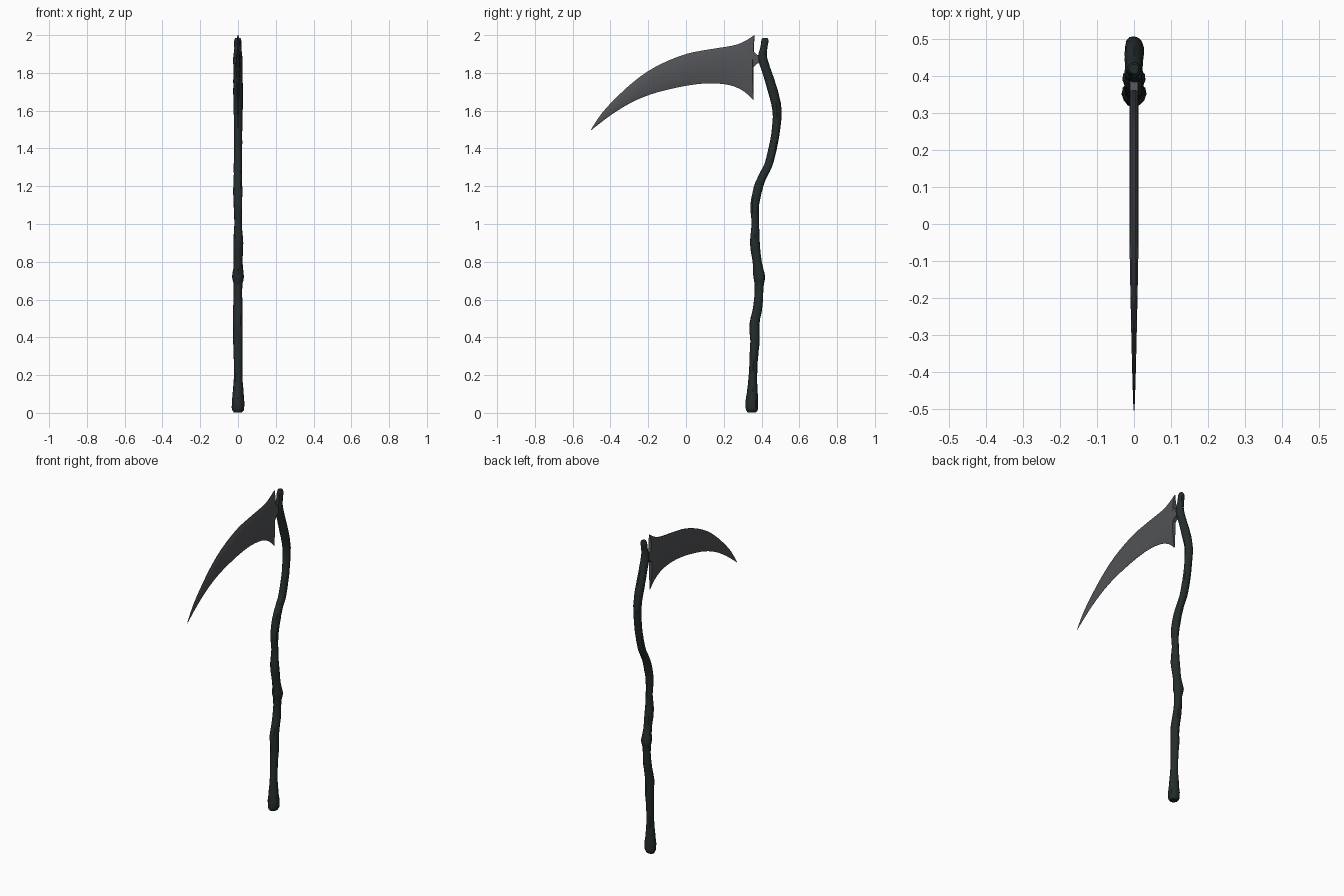
import bpy, bmesh, math, random
from mathutils import Vector

if "Cube" in bpy.data.objects:
    bpy.data.objects.remove(bpy.data.objects["Cube"])
random.seed(4)

def material(name, rgb):
    m = bpy.data.materials.new(name)
    m.diffuse_color = (*rgb, 1)
    m.use_nodes = True
    m.node_tree.nodes["Principled BSDF"].inputs["Base Color"].default_value = m.diffuse_color
    return m

steel = material("dark steel", (0.085, 0.087, 0.095))
wood = material("blackened wood", (0.018, 0.026, 0.025))

def catmull(pts, sub):
    """Smooth curve through points of any dimension."""
    p = [pts[0]] + pts + [pts[-1]]
    out = []
    for i in range(1, len(p) - 2):
        for k in range(sub):
            t = k / sub
            out.append([0.5 * (2*b + (c-a)*t + (2*a-5*b+4*c-d)*t*t + (3*b-a-3*c+d)*t**3)
                        for a, b, c, d in zip(p[i-1], p[i], p[i+1], p[i+2])])
    return out + [list(pts[-1])]

def loft(name, rings, mat, angle):
    """Closed skin over a list of vertex rings, capped at both ends."""
    bm = bmesh.new()
    vs = [[bm.verts.new(v) for v in r] for r in rings]
    n = len(rings[0])
    for a, b in zip(vs, vs[1:]):
        for i in range(n):
            j = (i + 1) % n
            bm.faces.new((a[i], a[j], b[j], b[i]))
    bm.faces.new(vs[0])
    bm.faces.new(vs[-1])
    bmesh.ops.recalc_face_normals(bm, faces=bm.faces)
    me = bpy.data.meshes.new(name)
    bm.to_mesh(me)
    bm.free()
    me.materials.append(mat)
    ob = bpy.data.objects.new(name, me)
    bpy.context.collection.objects.link(ob)
    bpy.context.view_layer.objects.active = ob
    ob.select_set(True)
    bpy.ops.object.shade_smooth_by_angle(angle=math.radians(angle))
    ob.select_set(False)

# Gnarled staff: (y, z, radius) along its length
path = [(.35, .003, .022), (.35, .02, .032), (.35, .06, .033), (.352, .12, .028), (.354, .2, .022),
        (.358, .3, .023), (.364, .38, .025), (.362, .47, .026), (.382, .57, .024),
        (.388, .67, .023), (.389, .72, .031), (.379, .79, .024), (.364, .9, .026),
        (.366, 1.0, .02), (.363, 1.1, .023), (.382, 1.19, .024), (.405, 1.25, .022),
        (.436, 1.31, .022), (.46, 1.4, .022), (.477, 1.5, .022), (.482, 1.6, .024),
        (.46, 1.7, .026), (.432, 1.79, .024), (.405, 1.88, .024), (.412, 1.93, .019),
        (.418, 1.97, .019), (.418, 1.985, .013)]
curve = catmull(path, 3)
N = 12
rings = []
for i, (y, z, r) in enumerate(curve):
    a, b = curve[max(i-1, 0)], curve[min(i+1, len(curve)-1)]
    tan = Vector((0, b[0]-a[0], b[1]-a[1])).normalized()
    side = Vector((0, tan.z, -tan.y))
    ring = []
    for k in range(N):
        t = 2 * math.pi * k / N
        # twisting grain ridges plus a little roughness
        rr = r * (1 + 0.05 * math.sin(3*t + 9*z) + random.uniform(-.03, .03))
        ring.append(Vector((0, y, z)) + Vector((rr * math.cos(t), 0, 0)) + side * (rr * math.sin(t)))
    rings.append(ring)
loft("staff", rings, wood, 40)

# Curved blade: matching back and cutting edge points (y, z), tip to heel
back = [(-.505, 1.497), (-.443, 1.59), (-.348, 1.69), (-.243, 1.78), (-.137, 1.845), (0, 1.9),
        (.127, 1.925), (.25, 1.945), (.31, 1.967), (.362, 2.0)]
edge = [(-.503, 1.496), (-.40, 1.575), (-.295, 1.64), (-.19, 1.685), (-.085, 1.714), (.02, 1.735),
        (.127, 1.745), (.232, 1.735), (.305, 1.703), (.358, 1.655)]
profile = [(0, .003), (.12, .009), (.4, .0125), (.7, .010), (.9, .005), (1, .001)]
rings = []
B, E = catmull(back, 3), catmull(edge, 3)
for i, (p, q) in enumerate(zip(B, E)):
    s = min(1, 0.05 + 1.6 * (i / (len(B) - 1)) ** .8)
    def at(f, w):
        bow = -.008 * math.sin(math.pi * f) * (i / (len(B) - 1)) ** 8   # hollow heel
        return Vector((w * s, p[0] + (q[0]-p[0])*f + bow, p[1] + (q[1]-p[1])*f))
    rings.append([at(f, w) for f, w in profile] + [at(f, -w) for f, w in reversed(profile)])
loft("blade", rings, steel, 30)

# Short flared tang joining blade and staff
tang = [(.345, 1.81, 1.925), (.362, 1.835, 1.91), (.378, 1.85, 1.895), (.405, 1.855, 1.89)]
loft("blade_tang", [[(x, y, z) for x, z in ((-.011, lo), (.011, lo), (.011, hi), (-.011, hi))]
                    for y, lo, hi in tang], steel, 30)
